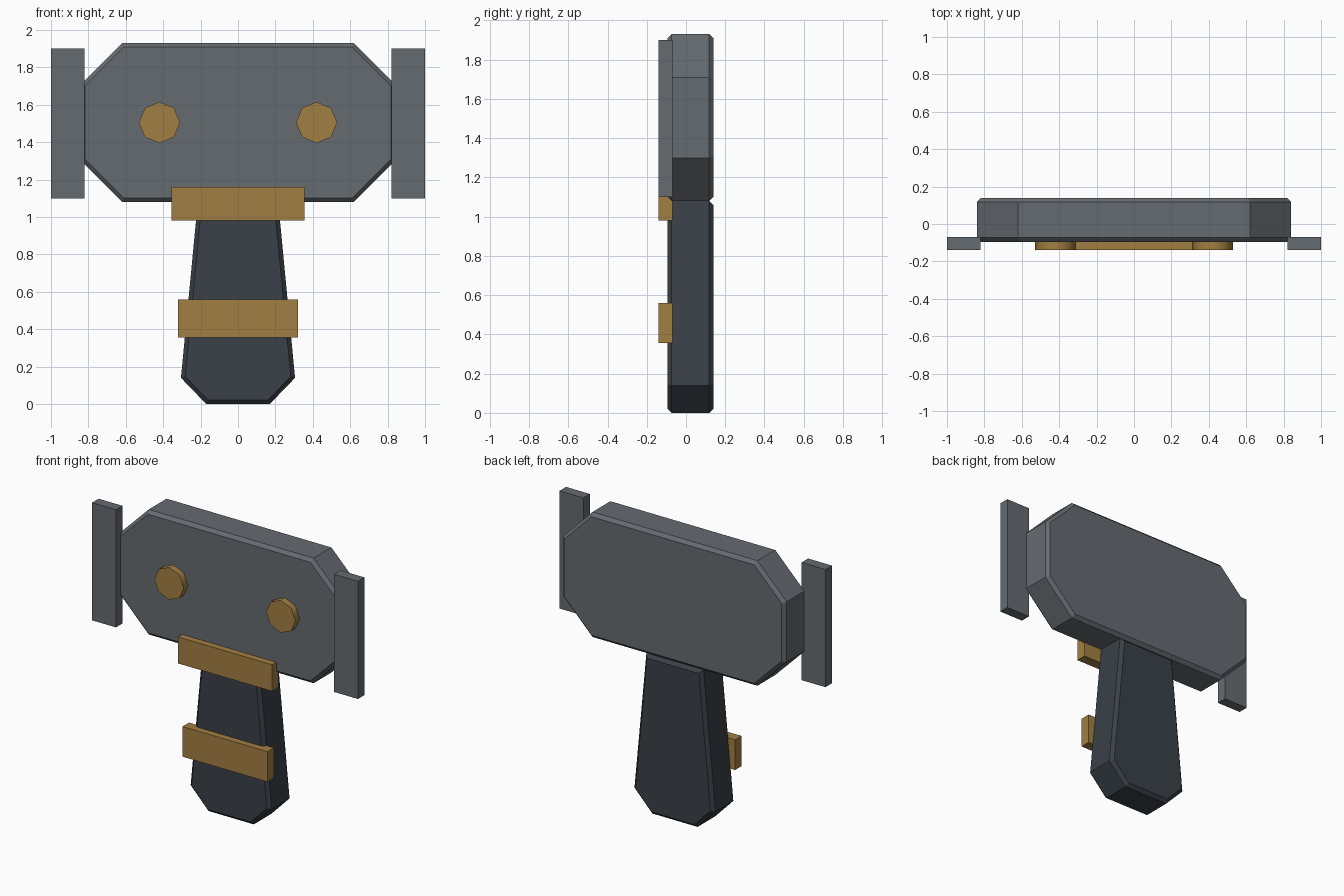
import bpy, bmesh, math
from mathutils import Matrix

default = bpy.data.objects.get("Cube")
if default:
    bpy.data.objects.remove(default, do_unlink=True)


def material(name, rgb):
    mat = bpy.data.materials.new(name)
    mat.use_nodes = True
    mat.diffuse_color = (*rgb, 1)
    mat.node_tree.nodes["Principled BSDF"].inputs["Base Color"].default_value = (*rgb, 1)
    return mat


STEEL = material("blue grey steel", (0.13, 0.145, 0.16))
GRIP = material("dark grip", (0.042, 0.052, 0.064))
BRASS = material("aged brass", (0.36, 0.21, 0.055))

BACK, FACE, FRONT, SEAT = 0.14, -0.095, -0.14, -0.07


def finish(name, bm, mat):
    bmesh.ops.recalc_face_normals(bm, faces=bm.faces)
    mesh = bpy.data.meshes.new(name)
    bm.to_mesh(mesh)
    bm.free()
    mesh.materials.append(mat)
    obj = bpy.data.objects.new(name, mesh)
    bpy.context.collection.objects.link(obj)
    return obj


def chamfered_slab(name, half, mat, chamfer=0.022):
    """Mirror a right-hand outline, extrude it, chamfer the front and back rims."""
    outline = half + [(-x, z) for x, z in reversed(half)]
    bm = bmesh.new()
    cap = bm.faces.new([bm.verts.new((x, FACE, z)) for x, z in outline])
    grown = bmesh.ops.extrude_face_region(bm, geom=[cap], use_keep_orig=True)["geom"]
    for v in grown:
        if isinstance(v, bmesh.types.BMVert):
            v.co.y = BACK
    bmesh.ops.recalc_face_normals(bm, faces=bm.faces)
    rims = [e for e in bm.edges if abs(e.verts[0].co.y - e.verts[1].co.y) < 1e-4]
    bmesh.ops.bevel(bm, geom=rims, offset=chamfer, segments=1, affect='EDGES')
    return finish(name, bm, mat)


def plate(name, x0, x1, z0, z1, mat):
    bm = bmesh.new()
    size = Matrix.Diagonal((x1 - x0, SEAT - FRONT, z1 - z0, 1))
    place = Matrix.Translation(((x0 + x1) / 2, (SEAT + FRONT) / 2, (z0 + z1) / 2))
    bmesh.ops.create_cube(bm, size=1, matrix=place @ size)
    return finish(name, bm, mat)


def stud(name, x, z, radius, mat):
    bm = bmesh.new()
    place = Matrix.Translation((x, (SEAT + FRONT) / 2, z)) @ Matrix.Rotation(math.pi / 2, 4, 'X')
    bmesh.ops.create_cone(bm, cap_ends=True, segments=8, radius1=radius, radius2=radius,
                          depth=SEAT - FRONT, matrix=place)
    obj = finish(name, bm, mat)
    bpy.ops.object.select_all(action='DESELECT')
    obj.select_set(True)
    bpy.context.view_layer.objects.active = obj
    bpy.ops.object.shade_smooth_by_angle(angle=math.radians(50))
    return obj


# Main bodies
chamfered_slab("hammer_head", [(0.62, 1.08), (0.84, 1.30), (0.84, 1.71), (0.62, 1.93)], STEEL)
chamfered_slab("handle", [(0.17, 0), (0.305, 0.14), (0.215, 1.08)], GRIP)

# Striking plates and studs on both sides
for side, s in (("left", 1), ("right", -1)):
    x0, x1 = sorted((s * 0.82, s * 1.0))
    plate(side + "_striking_plate", x0, x1, 1.10, 1.90, STEEL)
    stud(side + "_stud", s * 0.42, 1.505, 0.11, BRASS)

# Brass bands
plate("collar_band", -0.355, 0.355, 0.98, 1.16, BRASS)
plate("grip_band", -0.32, 0.32, 0.355, 0.56, BRASS)
